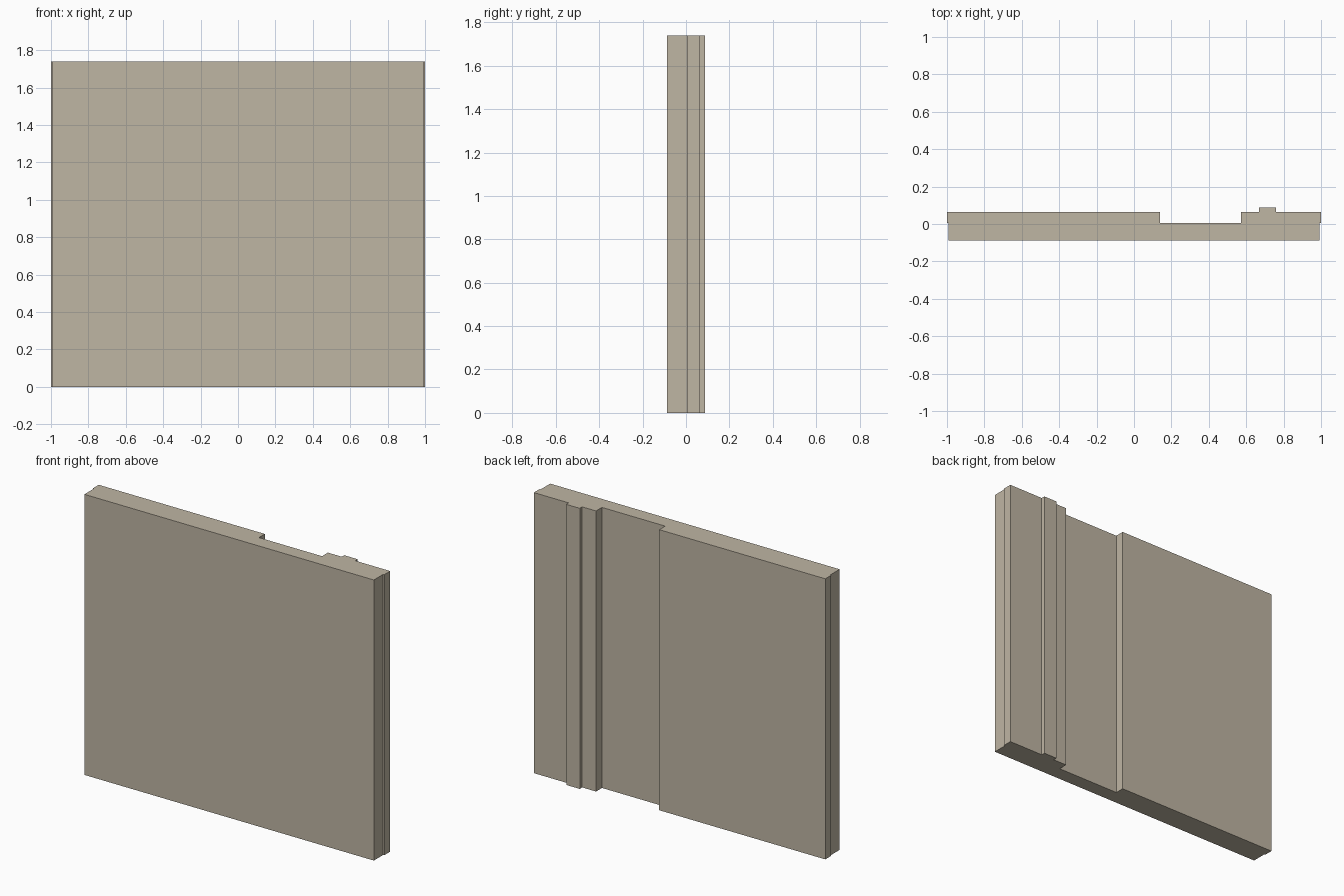
import bpy
import bmesh

if "Cube" in bpy.data.objects:
    bpy.data.objects.remove(bpy.data.objects["Cube"])

HEIGHT = 1.74

stone = bpy.data.materials.new("warm_beige_stone")
stone.diffuse_color = (0.52, 0.465, 0.37, 1.0)
stone.use_nodes = True
stone.node_tree.nodes["Principled BSDF"].inputs["Base Color"].default_value = stone.diffuse_color


def box(name, x0, x1, y0, y1):
    """Full-height block spanning the given plan rectangle."""
    bm = bmesh.new()
    base = bm.faces.new([bm.verts.new((x, y, 0.0)) for x, y in
                         ((x0, y0), (x0, y1), (x1, y1), (x1, y0))])
    top = bmesh.ops.extrude_face_region(bm, geom=[base])
    verts = [g for g in top["geom"] if isinstance(g, bmesh.types.BMVert)]
    bmesh.ops.translate(bm, verts=verts, vec=(0, 0, HEIGHT))
    bmesh.ops.recalc_face_normals(bm, faces=bm.faces[:])
    mesh = bpy.data.meshes.new(name)
    bm.to_mesh(mesh)
    bm.free()
    mesh.materials.append(stone)
    obj = bpy.data.objects.new(name, mesh)
    bpy.context.collection.objects.link(obj)
    return obj


# Front wall slab, slightly narrower than the back cladding
box("wall_slab", -0.993, 0.993, -0.087, 0.005)

# Back cladding panels either side of the recess
box("wide_back_panel", -1.0, 0.14, 0.005, 0.063)
box("narrow_back_panel", 0.573, 1.0, 0.005, 0.063)

# Raised vertical strip on the narrow panel
box("raised_strip", 0.668, 0.76, 0.063, 0.087)
